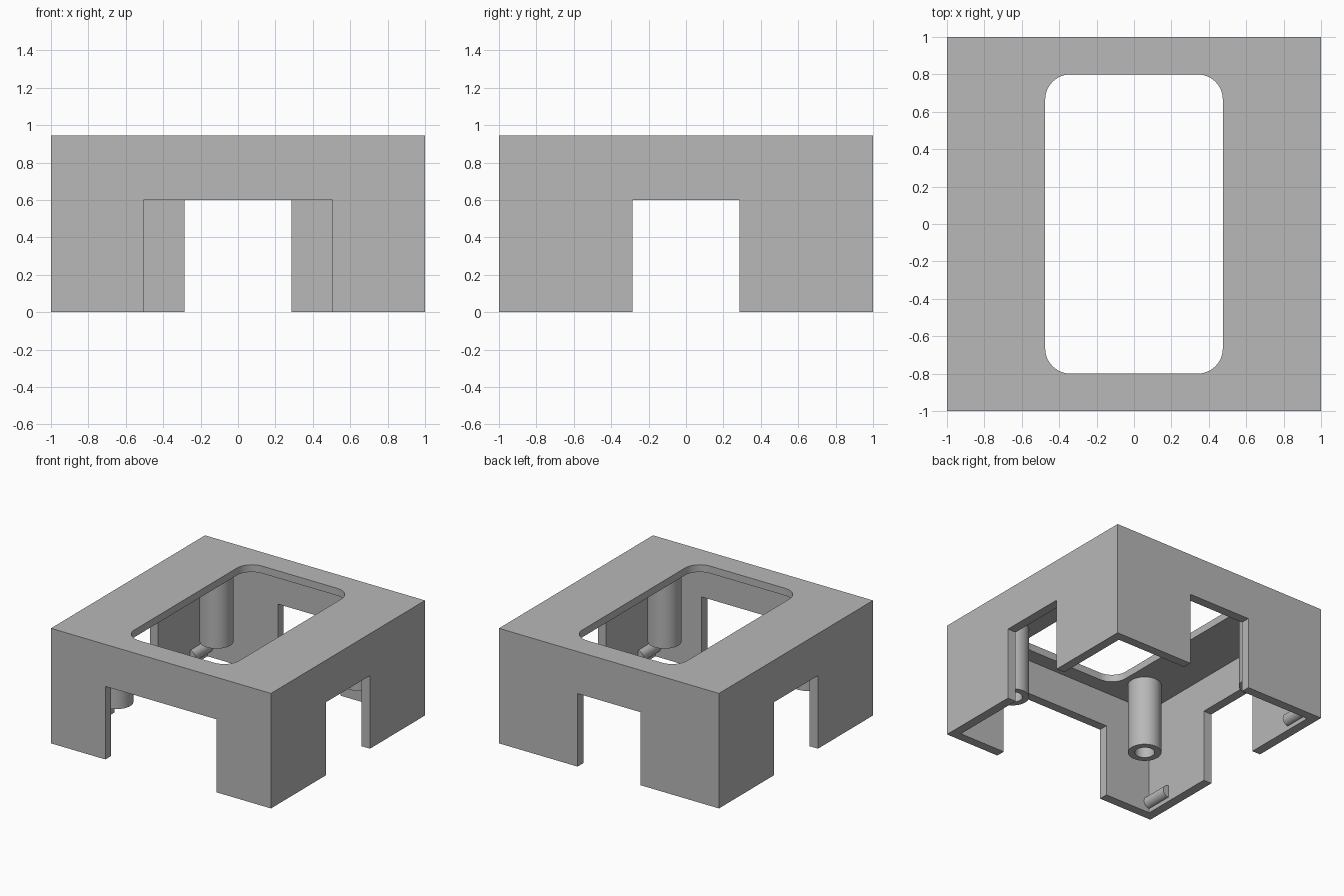
import bpy
import bmesh
import math
from mathutils import Matrix, Vector

HEIGHT, WALL, LID = 0.945, 0.075, 0.06
INNER = 1 - WALL
CEILING = HEIGHT - LID

old = bpy.data.objects.get("Cube")
if old:
    bpy.data.objects.remove(old, do_unlink=True)

grey = bpy.data.materials.new("plain_grey")
grey.use_nodes = True
grey.diffuse_color = (0.48, 0.48, 0.48, 1)
grey.node_tree.nodes["Principled BSDF"].inputs["Base Color"].default_value = grey.diffuse_color


def finish(name, bm):
    bmesh.ops.recalc_face_normals(bm, faces=bm.faces[:])
    mesh = bpy.data.meshes.new(name)
    bm.to_mesh(mesh)
    bm.free()
    mesh.materials.append(grey)
    obj = bpy.data.objects.new(name, mesh)
    bpy.context.collection.objects.link(obj)
    return obj


def box(name, low, high, corner=0):
    """Box between two corners, with optional rounded upright edges."""
    low, high = Vector(low), Vector(high)
    bm = bmesh.new()
    bmesh.ops.create_cube(bm, size=1)
    for v in bm.verts:
        v.co = (low + high) / 2 + v.co * (high - low)
    if corner:
        upright = [e for e in bm.edges if abs(e.verts[0].co.z - e.verts[1].co.z) > 0.01]
        bmesh.ops.bevel(bm, geom=upright, offset=corner, segments=10,
                        profile=0.5, affect='EDGES')
    return finish(name, bm)


def smooth(obj):
    bpy.ops.object.select_all(action='DESELECT')
    obj.select_set(True)
    bpy.context.view_layer.objects.active = obj
    bpy.ops.object.shade_smooth_by_angle(angle=math.radians(30))


# Housing: open-bottomed box with a window in the lid and a doorway per side
housing = box("housing", (-1, -1, 0), (1, 1, HEIGHT))
cutters = [
    box("cavity_cutter", (-INNER, -INNER, -0.2), (INNER, INNER, CEILING)),
    box("window_cutter", (-0.475, -0.8, 0.7), (0.475, 0.8, 1.2), 0.135),
    box("front_cutter", (-0.505, -1.2, -0.3), (0.505, -0.8, 0.6)),
    box("back_cutter", (-0.285, 0.8, -0.3), (0.285, 1.2, 0.6)),
    box("side_cutter", (-1.2, -0.285, -0.3), (1.2, 0.285, 0.6)),
]
for cutter in cutters:
    cutter.hide_render = True
    mod = housing.modifiers.new(cutter.name, 'BOOLEAN')
    mod.operation = 'DIFFERENCE'
    mod.solver = 'EXACT'
    mod.object = cutter

# Bake the cuts and drop the cutters
graph = bpy.context.evaluated_depsgraph_get()
cut_mesh = bpy.data.meshes.new_from_object(housing.evaluated_get(graph))
housing.modifiers.clear()
housing.data = cut_mesh
for cutter in cutters:
    bpy.data.objects.remove(cutter, do_unlink=True)


def screw_post(name, x, y):
    """Hollow round post hanging from the lid."""
    bm = bmesh.new()
    profile = [(0.126, CEILING + 0.01), (0.126, 0.3), (0.075, 0.3), (0.075, CEILING)]
    verts = [bm.verts.new((x + r, y, z)) for r, z in profile]
    edges = [bm.edges.new(pair) for pair in zip(verts, verts[1:])]
    bmesh.ops.spin(bm, geom=verts + edges, cent=(x, y, 0), axis=(0, 0, 1),
                   angle=math.tau, steps=48, use_merge=True)
    bmesh.ops.remove_doubles(bm, verts=bm.verts[:], dist=0.0005)
    smooth(finish(name, bm))


def snap_ridge(name, x, y):
    """Half-sunk round ridge along the foot of a side wall."""
    bm = bmesh.new()
    place = Matrix.Translation((x, y, 0.085)) @ Matrix.Rotation(math.pi / 2, 4, 'X')
    bmesh.ops.create_cone(bm, cap_ends=True, segments=32, radius1=0.05,
                          radius2=0.05, depth=0.23, matrix=place)
    smooth(finish(name, bm))


# Posts and ridges, one of each per corner
for sx, side in ((1, "left"), (-1, "right")):
    for sy, end in ((-1, "front"), (1, "back")):
        screw_post(f"{end}_{side}_post", sx * 0.65, sy * 0.65)
        snap_ridge(f"{end}_{side}_ridge", sx * INNER, sy * 0.815)
